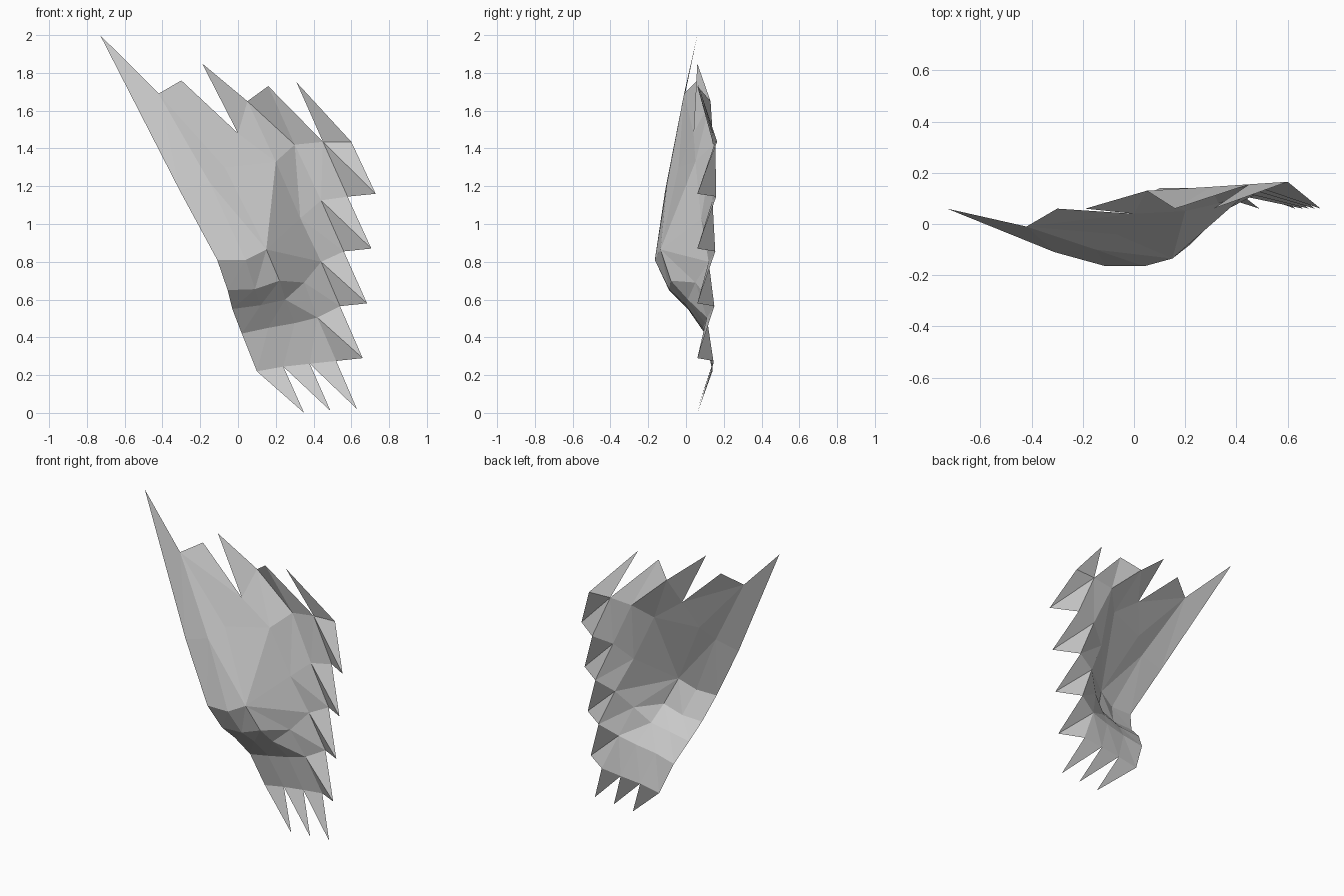
import bpy
import bmesh

default_cube = bpy.data.objects.get("Cube")
if default_cube:
    bpy.data.objects.remove(default_cube, do_unlink=True)

TIP_DEPTH = 0.06  # every point of the ragged rim curls to this depth

grey = bpy.data.materials.new("light_grey")
grey.use_nodes = True
colour = (0.6, 0.6, 0.6, 1)
grey.diffuse_color = colour
grey.node_tree.nodes["Principled BSDF"].inputs["Base Color"].default_value = colour


def make_object(name, polygons):
    """Turn a list of corner-point polygons into one flat shaded sheet."""
    bm = bmesh.new()
    cache = {}
    for polygon in polygons:
        corners = []
        for point in polygon:
            key = tuple(round(value, 4) for value in point)
            if key not in cache:
                cache[key] = bm.verts.new(key)
            if cache[key] not in corners:
                corners.append(cache[key])
        if len(corners) > 2:
            bm.faces.new(corners)
    bmesh.ops.triangulate(bm, faces=bm.faces[:])
    mesh = bpy.data.meshes.new(name)
    bm.to_mesh(mesh)
    bm.free()
    mesh.materials.append(grey)
    obj = bpy.data.objects.new(name, mesh)
    bpy.context.scene.collection.objects.link(obj)
    return obj


def strip(lower, upper):
    """Join two rows of points; a repeated point makes a triangle."""
    return [(lower[i], lower[i + 1], upper[i + 1], upper[i])
            for i in range(min(len(lower), len(upper)) - 1)]


# Left rim: inner fold points, outer corners and barb tips, evenly stepped
folds = [(0.42 + 0.01 * k, 0.11 + 0.015 * k, 0.505 + 0.31 * k) for k in range(4)]
folds[1] = (0.44, 0.12, 0.8)
corners = [(0.52 + 0.02 * k, 0.145 + 0.005 * k, 0.275 + 0.29 * k) for k in range(5)]
barbs = [(0.66 + 0.023 * k, TIP_DEPTH, 0.29 + 0.29 * k) for k in range(4)]

# Rows of the sheet, each running from the right edge to the left edge
hem = [(0.1, 0.14, 0.22), (0.24, 0.14, 0.245), (0.38, 0.145, 0.26), corners[0]]
cuff = [(0.02, 0.1, 0.42), (0.16, 0.09, 0.45), (0.3, 0.1, 0.475), folds[0]]
bend = (0.35, 0.05, 0.69)
waist = [(-0.03, 0.01, 0.55), (0.12, 0, 0.57), (0.25, 0.01, 0.6), bend, folds[1]]
belly = [(-0.055, -0.09, 0.65), (0.09, -0.09, 0.655), (0.22, -0.08, 0.7), bend]
crest = [(-0.11, -0.165, 0.81), (0.04, -0.165, 0.81), (0.15, -0.135, 0.865)]
chest = [(-0.31, -0.11, 1.18), (-0.15, -0.1, 1.22), (-0.07, -0.04, 1.3),
         (0.2, 0.05, 1.33), (0.33, 0.08, 1.03), folds[2], corners[3]]
top = [(-0.73, TIP_DEPTH, 2), (-0.42, -0.01, 1.69), (0, 0.04, 1.48),
       (0.05, 0.13, 1.65), (0.3, 0.145, 1.42), folds[3], folds[3]]

panels = strip(hem, cuff)
panels += strip(cuff + [corners[1]], waist)
panels += strip(waist[:4], belly)
panels += strip(belly, crest + [folds[1]])
panels += strip(crest + [crest[-1], folds[1], corners[2]], chest)
panels += strip(chest, top)
make_object("curved_sheet", panels)

# Folded barbs down the left rim
side = []
for k, tip in enumerate(barbs):
    side.append((corners[k], tip, folds[k]))
    side.append((folds[k], tip, corners[k + 1]))
make_object("side_barbs", side)

# Pointed fringe along the bottom hem
fringe = []
for k in range(3):
    tip = (0.35 + 0.14 * k, TIP_DEPTH, 0.01 * k)
    fringe.append((hem[k], tip, hem[k + 1]))
make_object("bottom_fringe", fringe)

# Peaks along the top edge
peak = (0.16, TIP_DEPTH, 1.73)
peaks = [
    (top[2], (-0.3, TIP_DEPTH, 1.76), top[1]),
    (top[3], (-0.19, TIP_DEPTH, 1.85), top[2]),
    (top[4], peak, top[3]),
    (top[5], peak, top[4]),
    (corners[4], (0.31, TIP_DEPTH, 1.75), folds[3]),
]
make_object("top_peaks", peaks)
